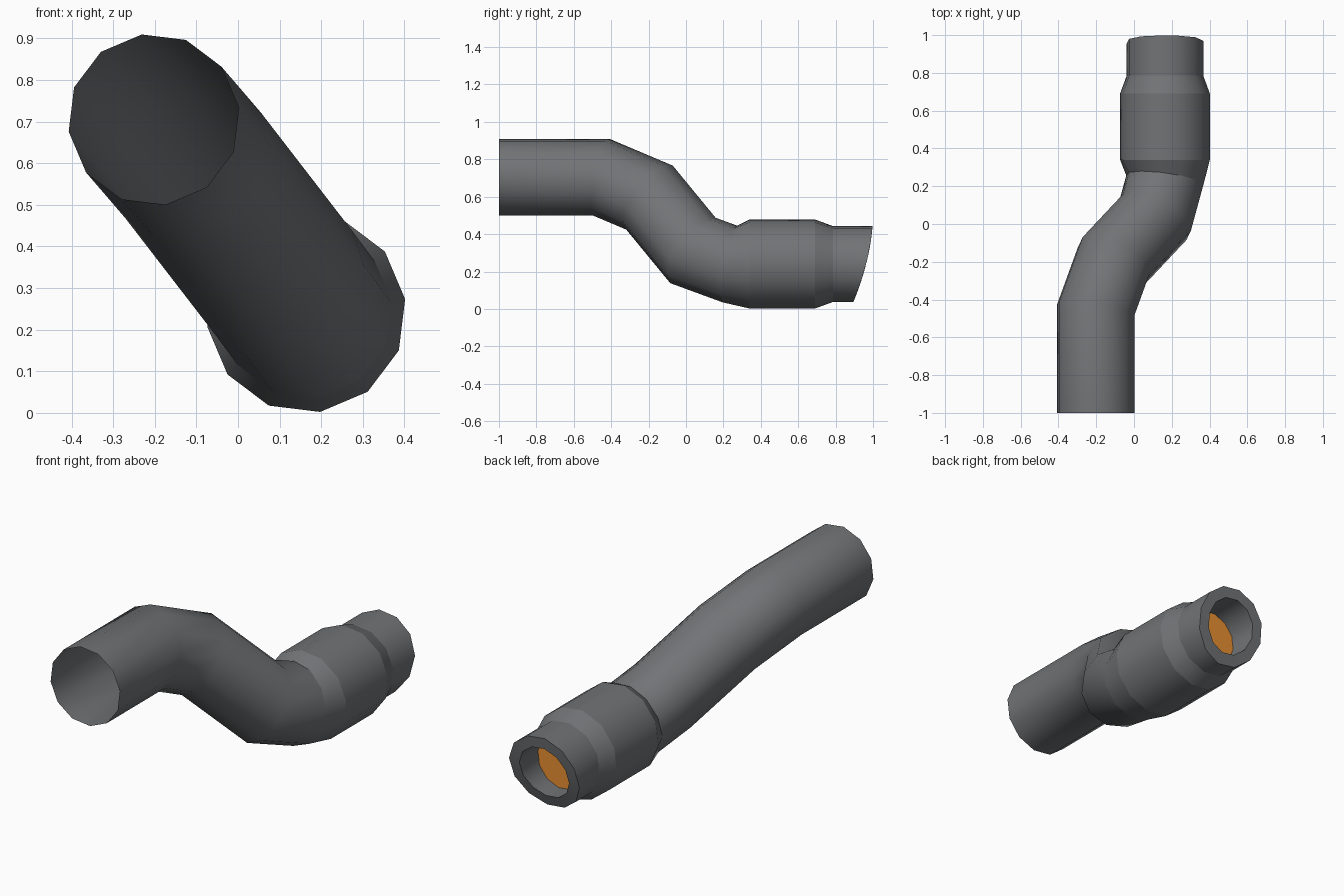
import bpy, bmesh, math
from mathutils import Vector

if "Cube" in bpy.data.objects:
    bpy.data.objects.remove(bpy.data.objects["Cube"])

N, PHASE = 12, math.radians(8)


def material(name, rgb):
    m = bpy.data.materials.new(name)
    m.diffuse_color = (*rgb, 1)
    m.use_nodes = True
    m.node_tree.nodes["Principled BSDF"].inputs["Base Color"].default_value = m.diffuse_color
    return m


grey = material("dark_grey_metal", (0.165, 0.172, 0.18))
orange = material("burnt_orange", (0.9, 0.31, 0.035))


def circle(c, r):
    """Ring of points around c in the xz plane."""
    return [Vector((c[0] + r * math.cos(PHASE + i * math.tau / N), c[1],
                    c[2] + r * math.sin(PHASE + i * math.tau / N))) for i in range(N)]


def slanted(c, r):
    """Ring whose points lean back towards the bottom (cut pipe mouth)."""
    pts = circle(c, r)
    for p in pts:
        t = (p.z - c[2]) / 0.205
        p.y = 0.963 + 0.052 * t - 0.017 * t * t
    return pts


def loft(name, rings, sharp, mat, cap=False):
    """Skin a list of rings; rings listed in sharp get hard edges."""
    bm = bmesh.new()
    vs = [[bm.verts.new(p) for p in r] for r in rings]
    for a, b in zip(vs, vs[1:]):
        for i in range(N):
            j = (i + 1) % N
            bm.faces.new((a[i], a[j], b[j], b[i])).smooth = True
    if cap:
        bm.faces.new(list(reversed(vs[-1])))
    for k in sharp:
        for i in range(N):
            e = bm.edges.get((vs[k][i], vs[k][(i + 1) % N]))
            if e:
                e.smooth = False
    me = bpy.data.meshes.new(name)
    bm.normal_update()
    bm.to_mesh(me)
    bm.free()
    me.materials.append(mat)
    ob = bpy.data.objects.new(name, me)
    bpy.context.collection.objects.link(ob)
    return ob


# S-bend pipe: circle swept along a path with mitred joints
END = Vector((0.164, 0, 0.24))
path = [Vector(p) for p in ((-0.2025, -1, 0.705), (-0.2025, -0.455, 0.705),
                            (-0.108, -0.195, 0.595), (0.11, 0.037, 0.3125),
                            (0.164, 0.235, 0.24), (0.164, 0.34, 0.24))]
rings = [circle(path[0], 0.2065)]
for i in range(1, 5):
    d = (path[i] - path[i - 1]).normalized()
    n = d + (path[i + 1] - path[i]).normalized()
    rings.append([p + d * ((path[i] - p).dot(n) / d.dot(n)) for p in rings[-1]])

# collar, tail and slanted mouth, then the lip and the bore inside
for y, r in ((0.34, 0.24), (0.69, 0.24), (0.785, 0.205)):
    rings.append(circle((END.x, y, END.z), r))
rings.append(slanted(END, 0.205))
rings.append(slanted(END, 0.145))
rings.append(circle((END.x, 0.81, END.z), 0.145))
loft("exhaust_pipe", rings, (4, 5, 6, 7, 8, 9, 10), grey)

# orange disc closing the bore
bm = bmesh.new()
f = bm.faces.new([bm.verts.new(p) for p in circle((END.x, 0.81, END.z), 0.145)])
f.normal_update()
if f.normal.y < 0:
    f.normal_flip()
me = bpy.data.meshes.new("inner_disc")
bm.to_mesh(me)
bm.free()
me.materials.append(orange)
bpy.context.collection.objects.link(bpy.data.objects.new("inner_disc", me))

# make the pipe normals point outwards
pipe = bpy.data.objects["exhaust_pipe"].data
if pipe.polygons[0].normal.dot(pipe.polygons[0].center - path[0]) < 0:
    pipe.flip_normals()
